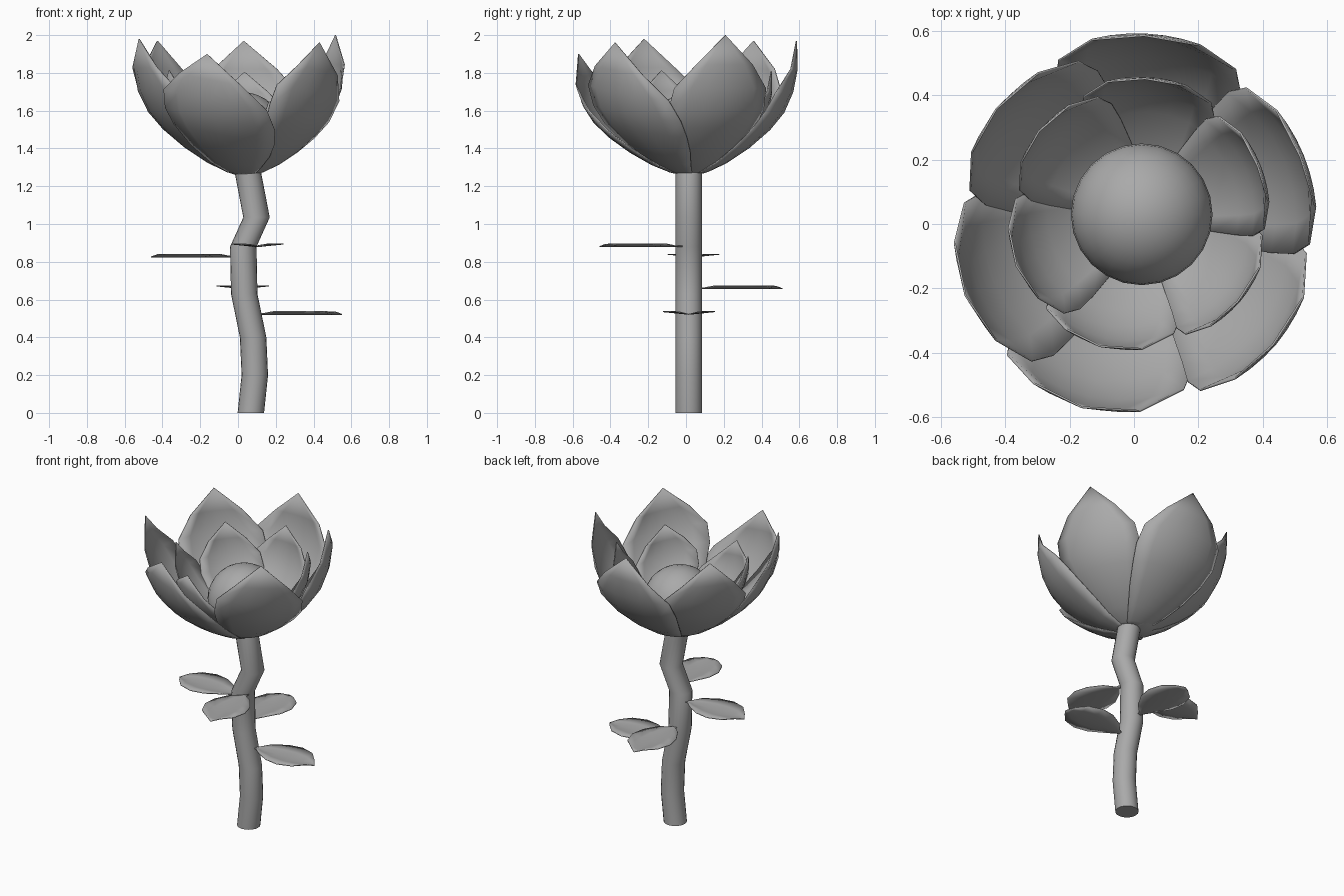
import bpy, bmesh
from math import sin, cos, pi, radians

if "Cube" in bpy.data.objects:
    bpy.data.objects.remove(bpy.data.objects["Cube"])

grey = bpy.data.materials.new("soft_grey")
grey.diffuse_color = (0.4, 0.4, 0.4, 1)
grey.use_nodes = True
grey.node_tree.nodes["Principled BSDF"].inputs["Base Color"].default_value = grey.diffuse_color


def finish(name, verts, faces, thickness=0, angle=60):
    """Make a smooth mesh object, optionally thickened."""
    mesh = bpy.data.meshes.new(name)
    mesh.from_pydata(verts, [], faces)
    bm = bmesh.new()
    bm.from_mesh(mesh)
    bmesh.ops.remove_doubles(bm, verts=bm.verts, dist=1e-4)
    bmesh.ops.recalc_face_normals(bm, faces=bm.faces)
    bm.to_mesh(mesh)
    bm.free()
    mesh.materials.append(grey)
    obj = bpy.data.objects.new(name, mesh)
    bpy.context.collection.objects.link(obj)
    if thickness:
        mod = obj.modifiers.new("thickness", 'SOLIDIFY')
        mod.thickness = thickness
        mod.offset = 0
    bpy.ops.object.select_all(action='DESELECT')
    obj.select_set(True)
    bpy.context.view_layer.objects.active = obj
    bpy.ops.object.shade_smooth_by_angle(angle=radians(angle))
    return obj


def grid_faces(rows, cols):
    return [(i * cols + j, i * cols + j + 1, (i + 1) * cols + j + 1, (i + 1) * cols + j)
            for i in range(rows - 1) for j in range(cols - 1)]


# Stem: level rings following a bent path (x, z)
PATH = [(0.068, 0), (0.089, 0.2), (0.08, 0.4), (0.033, 0.63),
        (0.028, 0.88), (0.098, 1.035), (0.05, 1.285)]
SIDES, RADIUS = 20, 0.07
verts = [(x + RADIUS * cos(2 * pi * j / SIDES), 0.015 + RADIUS * sin(2 * pi * j / SIDES), z)
         for x, z in PATH for j in range(SIDES)]
faces = [(i * SIDES + j, i * SIDES + (j + 1) % SIDES,
          (i + 1) * SIDES + (j + 1) % SIDES, (i + 1) * SIDES + j)
         for i in range(len(PATH) - 1) for j in range(SIDES)]
last = (len(PATH) - 1) * SIDES
faces += [tuple(range(SIDES)), tuple(range(last, last + SIDES))]
finish("stem", verts, faces)

# Flower centre
bpy.ops.mesh.primitive_uv_sphere_add(segments=24, ring_count=16, radius=0.22,
                                     location=(0.024, 0.03, 1.478))
ball = bpy.context.object
ball.name = "flower_centre"
ball.data.materials.append(grey)
bpy.ops.object.shade_smooth()

# Petal outline on a bowl: radius, height above base, half width
PROFILE = [(0.03, 0.0, 0.035), (0.10, 0.018, 0.085), (0.20, 0.065, 0.145), (0.32, 0.145, 0.215),
           (0.43, 0.24, 0.27), (0.505, 0.33, 0.30), (0.555, 0.44, 0.285),
           (0.58, 0.56, 0.17), (0.58, 0.71, 0.0)]


def bowl_radius(h):
    """Radius of the bowl at height h."""
    for (r0, h0, _), (r1, h1, _) in zip(PROFILE, PROFILE[1:]):
        if h <= h1:
            return r0 + (r1 - r0) * max(h - h0, 0) / (h1 - h0)
    return PROFILE[-1][0]


def petal(name, azimuth, spread, tip, tilt, scale, cx, cy, base):
    k = (tip - 1.26) / 0.71
    cols = 7
    verts = []
    for _, h0, w in PROFILE:
        shift = 1 - h0 / 0.71
        for j in range(cols):
            s = 2 * j / (cols - 1) - 1
            h = max(h0 - tilt * s * w * min(1, h0 / 0.2), 0)
            r = bowl_radius(h)
            a = radians(azimuth) + s * w / r
            verts.append((cx + scale * (0.04 * shift + r * spread * cos(a)),
                          cy + scale * (0.015 * shift + r * spread * sin(a)),
                          base + scale * h * k))
    finish(name, verts, grid_faces(len(PROFILE), cols), 0.006)


# Six petals per ring: azimuth, spread, tip height, sideways tilt
PETALS = [(254, 1.02, 1.90, 0.22), (319, 0.985, 1.96, 0.15), (22, 0.96, 2.00, 0),
          (87, 1.01, 1.97, 0), (140, 0.96, 1.97, 0), (203, 0.98, 1.98, 0)]
for n, p in enumerate(PETALS, 1):
    petal(f"outer_petal_{n}", *p, 1.0, 0, 0, 1.26)
    petal(f"inner_petal_{n}", *p, 0.72, 0.012, 0.03, 1.295)

# Leaves: thin blades with a lowered midrib and a narrow stalk
LEAF = [(0, 0.012), (0.08, 0.015), (0.2, 0.07), (0.4, 0.122), (0.6, 0.138),
        (0.8, 0.11), (0.92, 0.05), (1, 0)]


def leaf(name, x, y, z, heading, length):
    a = radians(heading)
    verts = []
    for t, w in LEAF:
        for s in (-1, -0.5, 0, 0.5, 1):
            u, v = t * length, s * w
            verts.append((x + u * cos(a) - v * sin(a), y + u * sin(a) + v * cos(a),
                          z + min(0.014, 0.25 * w) * abs(s)))
    finish(name, verts, grid_faces(len(LEAF), 5), 0.005)


leaf("leaf_left", -0.01, 0.035, 0.826, 179, 0.45)
leaf("leaf_front", 0.08, -0.02, 0.88, 275, 0.44)
leaf("leaf_back", 0.025, 0.06, 0.658, 90, 0.45)
leaf("leaf_right", 0.095, 0.015, 0.522, 0, 0.455)
